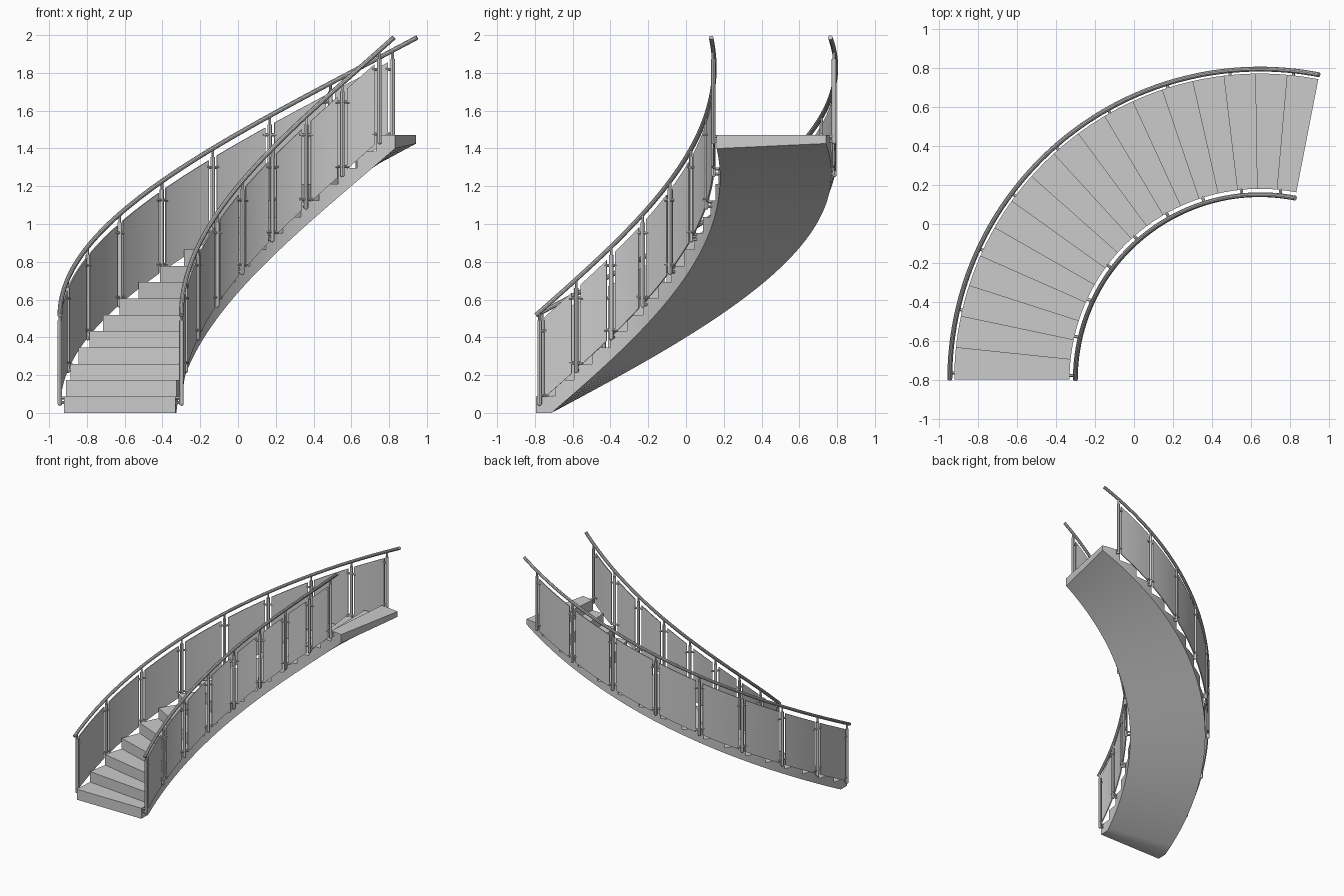
import bpy, bmesh
from math import radians, sin, cos, asin, degrees
from mathutils import Vector

cube = bpy.data.objects.get("Cube")
if cube:
    bpy.data.objects.remove(cube, do_unlink=True)

# Stair layout: arc centre, radii, step count
CX, CY = 0.645, -0.795
R_IN, R_OUT = 0.975, 1.565
STEPS, TURN = 17, 101.0
STEP = TURN / STEPS
RISE = 1.4705 / STEPS
RAIL_Z, RAIL_R = 0.517, 0.0125
SUB = 6

grey = bpy.data.materials.new("plain_grey")
grey.use_nodes = True
grey.diffuse_color = (0.6, 0.6, 0.6, 1)
grey.node_tree.nodes["Principled BSDF"].inputs["Base Color"].default_value = (0.6, 0.6, 0.6, 1)


def at(angle, r, z):
    """Point on the spiral; angle in degrees climbs clockwise from the foot."""
    a = radians(angle)
    return Vector((CX - r * cos(a), CY + r * sin(a), z))


def climb(angle):
    return angle / STEP * RISE


def finish(bm, name):
    bmesh.ops.remove_doubles(bm, verts=bm.verts, dist=0.00001)
    bmesh.ops.recalc_face_normals(bm, faces=bm.faces)
    mesh = bpy.data.meshes.new(name)
    bm.to_mesh(mesh)
    bm.free()
    obj = bpy.data.objects.new(name, mesh)
    bpy.context.collection.objects.link(obj)
    shade(obj)


def shade(obj):
    obj.data.materials.clear()
    obj.data.materials.append(grey)
    bpy.ops.object.select_all(action='DESELECT')
    obj.select_set(True)
    bpy.context.view_layer.objects.active = obj
    bpy.ops.object.shade_smooth_by_angle()


def rod(bm, a, b, radius, sides=12):
    d = b - a
    m = d.to_track_quat('Z', 'Y').to_matrix().to_4x4()
    m.translation = (a + b) / 2
    bmesh.ops.create_cone(bm, cap_ends=True, segments=sides, radius1=radius,
                          radius2=radius, depth=d.length, matrix=m)


def soffit(angle, r):
    return max(0, climb(angle - degrees(asin(0.083 / r))))


def build_flight():
    """Solid stepped flight with a smooth underside."""
    bm = bmesh.new()

    def section(angle, top):
        return [bm.verts.new(at(angle, r, z)) for r, z in (
            (R_IN, top), (R_OUT, top), (R_OUT, soffit(angle, R_OUT)), (R_IN, soffit(angle, R_IN)))]

    previous = None
    for s in range(STEPS):
        top = (s + 1) * RISE
        for i in range(SUB + 1):
            ring = section((s + i / SUB) * STEP, top)
            if previous is None:
                bm.faces.new(ring)
            elif i == 0:
                bm.faces.new((previous[0], previous[1], ring[1], ring[0]))
            else:
                for j in range(4):
                    k = (j + 1) % 4
                    bm.faces.new((previous[j], previous[k], ring[k], ring[j]))
            previous = ring
    bm.faces.new(previous)
    finish(bm, "stair_flight")


def build_handrail(side, r):
    curve = bpy.data.curves.new(side + "_handrail", 'CURVE')
    curve.dimensions = '3D'
    curve.bevel_depth = RAIL_R
    curve.bevel_resolution = 3
    curve.use_fill_caps = True
    count = 72
    line = curve.splines.new('POLY')
    line.points.add(count)
    for i, p in enumerate(line.points):
        a = TURN * i / count
        p.co = (*at(a, r, RAIL_Z + climb(a)), 1)
    obj = bpy.data.objects.new(side + "_handrail", curve)
    bpy.context.collection.objects.link(obj)
    bpy.ops.object.select_all(action='DESELECT')
    obj.select_set(True)
    bpy.context.view_layer.objects.active = obj
    bpy.ops.object.convert(target='MESH')
    shade(bpy.context.view_layer.objects.active)


def build_panel(name, r, start, end):
    """Thin curved infill panel with sloping top and bottom."""
    bm = bmesh.new()
    previous = None
    count = 10
    for i in range(count + 1):
        a = start + (end - start) * i / count
        low, high = climb(a) + 0.04, climb(a) + RAIL_Z - 0.05
        ring = [bm.verts.new(at(a, rr, z)) for rr, z in (
            (r - 0.004, low), (r + 0.004, low), (r + 0.004, high), (r - 0.004, high))]
        if previous:
            for j in range(4):
                k = (j + 1) % 4
                bm.faces.new((previous[j], previous[k], ring[k], ring[j]))
        else:
            bm.faces.new(ring)
        previous = ring
    bm.faces.new(previous)
    finish(bm, name)


def build_balustrade(side, r, stair_r):
    build_handrail(side, r)
    posts, clamps = bmesh.new(), bmesh.new()
    angles = [1.2 + 2 * STEP * k for k in range(9)]
    margin = degrees(0.025 / r)
    for k, a in enumerate(angles):
        foot, rail = climb(a) + 0.032, climb(a) + RAIL_Z
        # post with rounded foot and a thin pin under the rail
        rod(posts, at(a, r, foot), at(a, r, rail - 0.045), 0.012)
        ball = bmesh.ops.create_uvsphere(posts, u_segments=12, v_segments=6, radius=0.012)
        bmesh.ops.translate(posts, verts=ball["verts"], vec=at(a, r, foot))
        rod(posts, at(a, r, rail - 0.05), at(a, r, rail), 0.007)
        # brackets to the flight, and panel clamps
        for z in (foot + 0.005, foot + 0.03):
            rod(clamps, at(a, r, z), at(a, stair_r + (stair_r - r) * 0.3, z), 0.008)
        before = 0 if k == 0 else 1.5 * margin
        after = 0 if k == len(angles) - 1 else 1.5 * margin
        for z in (climb(a) + 0.075, rail - 0.1):
            rod(clamps, at(a - before, r, z), at(a + after, r, z), 0.008, 8)
        if after:
            build_panel(f"{side}_panel_{k + 1}", r, a + margin, angles[k + 1] - margin)
    finish(posts, side + "_posts")
    finish(clamps, side + "_clamps")


build_flight()
build_balustrade("inner", 0.945, R_IN)
build_balustrade("outer", 1.588, R_OUT)
